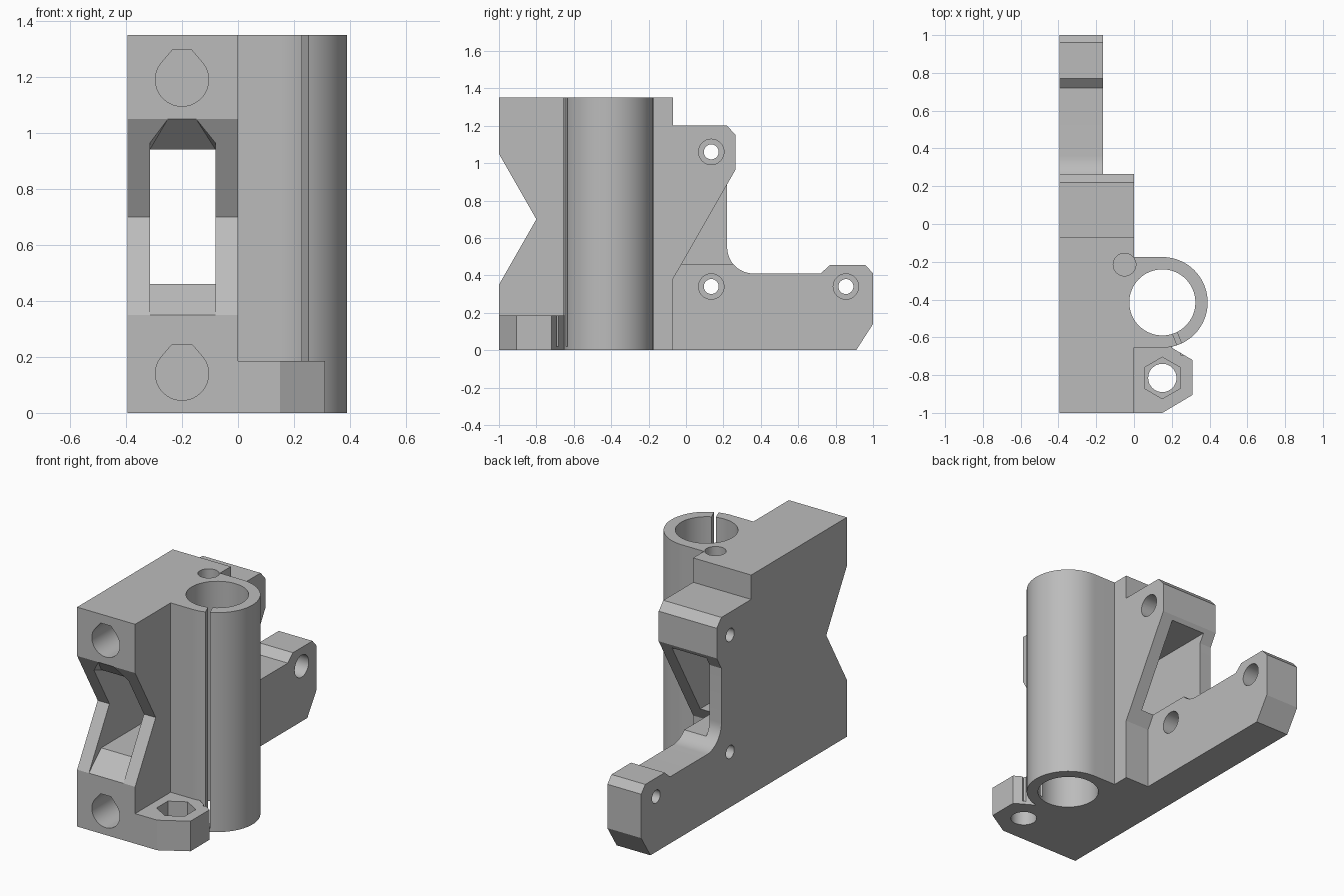
import bpy, bmesh, math
from mathutils import Vector, Matrix

old = bpy.data.objects.get("Cube")
if old:
    bpy.data.objects.remove(old, do_unlink=True)

grey = bpy.data.materials.new("plain grey")
grey.use_nodes = True
colour = (0.5, 0.5, 0.5, 1)
grey.diffuse_color = colour
grey.node_tree.nodes["Principled BSDF"].inputs["Base Color"].default_value = colour

LEFT, RIGHT, STEP, TOP = -0.395, 0.0, -0.165, 1.35


def finish(name, bm):
    bmesh.ops.recalc_face_normals(bm, faces=bm.faces)
    mesh = bpy.data.meshes.new(name)
    bm.to_mesh(mesh)
    bm.free()
    mesh.materials.append(grey)
    obj = bpy.data.objects.new(name, mesh)
    bpy.context.collection.objects.link(obj)
    return obj


def prism(name, profile, axis, start, end):
    """Extrude a 2D profile along an axis; the other two axes keep their order."""
    bm = bmesh.new()

    def place(p):
        v = list(p)
        v.insert("xyz".index(axis), start)
        return bm.verts.new(v)

    face = bm.faces.new([place(p) for p in profile])
    out = bmesh.ops.extrude_face_region(bm, geom=[face])
    shift = Vector([end - start if a == axis else 0 for a in "xyz"])
    bmesh.ops.translate(bm, vec=shift, verts=[g for g in out["geom"] if isinstance(g, bmesh.types.BMVert)])
    return finish(name, bm)


def circle(cx, cy, r, n=64, turn=0.0):
    angles = [turn + math.tau * i / n for i in range(n)]
    return [(cx + r * math.cos(a), cy + r * math.sin(a)) for a in angles]


def rect(a0, b0, a1, b1):
    return [(a0, b0), (a1, b0), (a1, b1), (a0, b1)]


def combine(base, tool, operation):
    mod = base.modifiers.new("combine", "BOOLEAN")
    mod.object, mod.operation, mod.solver = tool, operation, "EXACT"
    bpy.context.view_layer.objects.active = base
    bpy.ops.object.modifier_apply(modifier=mod.name)
    bpy.data.objects.remove(tool, do_unlink=True)


# Main block with V notch in front and sloping rear shoulder
block = prism("bracket_body", [
    (-1, 0), (-0.07, 0), (-0.07, 0.38), (0.265, 0.965), (0.265, 1.15), (0.22, 1.2),
    (-0.07, 1.2), (-0.07, TOP), (-1, TOP), (-1, 1.05), (-0.8, 0.7), (-1, 0.35)],
    "x", LEFT, RIGHT)

# Thin rear arm with a rounded inner corner and raised tip
fillet = [(0.36 - 0.14 * math.sin(a), 0.55 - 0.14 * math.cos(a))
          for a in [math.pi / 2 * i / 12 for i in range(13)]]
arm = prism("rear_arm", [
    (-0.3, 0), (0.91, 0), (1, 0.14), (1, 0.41), (0.96, 0.455), (0.77, 0.455), (0.72, 0.41)]
    + fillet + [(0.22, 1.1), (-0.3, 1.1)], "x", LEFT, STEP)

# Rod sleeve: half round outside, square toward the block
CX, CY, R = 0.15, -0.415, 0.24
half = [(CX + R * math.cos(a), CY + R * math.sin(a))
        for a in [math.pi * (i / 40 - 0.5) for i in range(41)]]
sleeve = prism("rod_sleeve", half + [(-0.1, CY + R), (-0.1, CY - R)], "z", 0, TOP)

# Low lug that holds the nut
lug = prism("nut_lug", [(-0.1, -1), (0.15, -1), (0.31, -0.905), (0.31, -0.72),
                        (0.2, -0.655), (0.2, -0.6), (-0.1, -0.6)], "z", 0, 0.185)
for part in (arm, sleeve, lug):
    combine(block, part, "UNION")

cuts = []

# Sleeve bore, clamping slit and blind pin hole
cuts.append(prism("bore_cutter", circle(CX, CY, 0.175), "z", -0.1, 1.5))
slit = prism("slit_cutter", rect(0.1, -0.0125, 0.3, 0.0125), "z", 0.02, 1.5)
slit.data.transform(Matrix.Translation((CX, CY, 0)) @ Matrix.Rotation(math.radians(-68), 4, "Z"))
cuts.append(slit)
cuts.append(prism("pin_cutter", circle(-0.05, -0.215, 0.06, 32), "z", 1.12, 1.5))

# Nut pocket and its screw hole
cuts.append(prism("nut_cutter", circle(0.15, -0.815, 0.11, 6, math.pi / 6), "z", 0.09, 0.3))
cuts.append(prism("nut_screw_cutter", circle(0.15, -0.815, 0.075, 32), "z", -0.1, 0.15))

# Horizontal rod holes with a flattened teardrop top
for z in (0.14, 1.19):
    arc = [(-0.2 + 0.095 * math.cos(a), z + 0.095 * math.sin(a))
           for a in [math.radians(-220 + 260 * i / 40) for i in range(41)]]
    cuts.append(prism("rod_hole_cutter", arc + [(-0.165, z + 0.105), (-0.235, z + 0.105)],
                      "y", -1.1, -0.07))

# Belt tunnel with a flared front mouth
cuts.append(prism("tunnel_cutter", rect(-0.315, 0.46, -0.08, 0.94), "y", -1.1, 0.4))
bm = bmesh.new()
mouth = [(-0.315, 0.35), (-0.08, 0.35), (-0.08, 0.98), (-0.15, 1.05), (-0.25, 1.05), (-0.315, 0.98)]
for y, ring in ((-1.05, mouth), (-1.0, mouth), (-0.88, rect(-0.315, 0.46, -0.08, 0.94))):
    for x, z in ring:
        bm.verts.new((x, y, z))
bmesh.ops.convex_hull(bm, input=bm.verts)
cuts.append(finish("mouth_cutter", bm))

# Counterbored bolt holes across the arm and shoulder
for y, z, seat in ((0.135, 1.06, -0.2), (0.135, 0.34, -0.27), (0.855, 0.34, -0.27)):
    cuts.append(prism("bolt_cutter", circle(y, z, 0.04, 32), "x", -0.5, 0.1))
    cuts.append(prism("head_cutter", circle(y, z, 0.068, 32), "x", seat, 0.1))

for cut in cuts:
    combine(block, cut, "DIFFERENCE")

# Smooth round surfaces, sharp corners
bpy.ops.object.select_all(action="DESELECT")
block.select_set(True)
bpy.context.view_layer.objects.active = block
bpy.ops.object.shade_smooth_by_angle(angle=math.radians(25))
